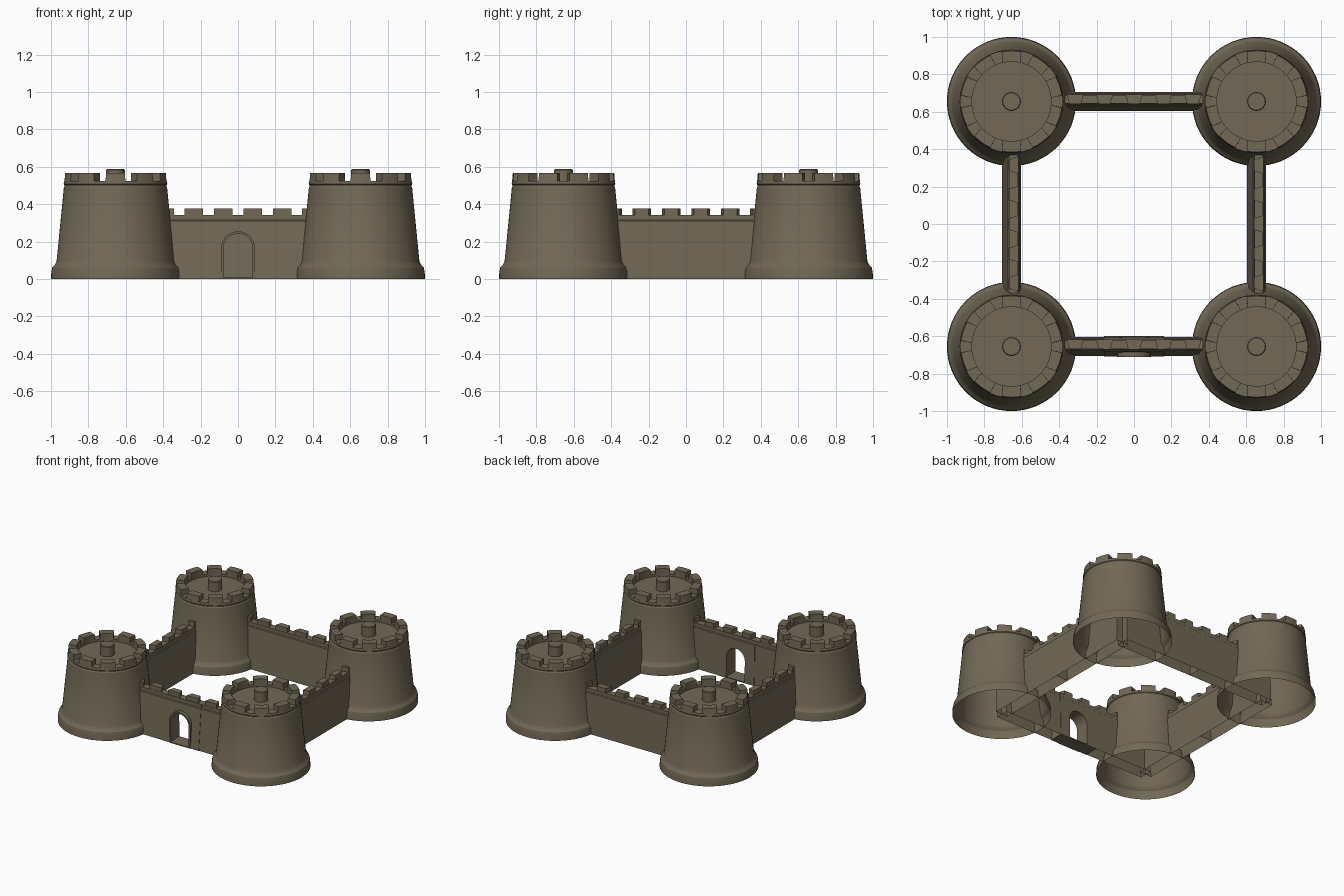
import bpy, bmesh, math

if "Cube" in bpy.data.objects:
    bpy.data.objects.remove(bpy.data.objects["Cube"])

C = 0.655          # tower centre offset
N = 64             # sides of the towers
MERLONS = 10       # merlons per tower

stone = bpy.data.materials.new("brown_stone")
stone.diffuse_color = (0.168, 0.140, 0.092, 1)
stone.use_nodes = True
stone.node_tree.nodes["Principled BSDF"].inputs["Base Color"].default_value = stone.diffuse_color


def finish(name, bm, smooth=False):
    bmesh.ops.recalc_face_normals(bm, faces=bm.faces)
    me = bpy.data.meshes.new(name)
    bm.to_mesh(me)
    bm.free()
    me.materials.append(stone)
    ob = bpy.data.objects.new(name, me)
    bpy.context.collection.objects.link(ob)
    if smooth:
        bpy.ops.object.select_all(action='DESELECT')
        ob.select_set(True)
        bpy.context.view_layer.objects.active = ob
        bpy.ops.object.shade_smooth_by_angle(angle=math.radians(25))
    return ob


def prism(bm, bottom, top, cap_bottom=True):
    """Solid between two matching point loops."""
    a = [bm.verts.new(p) for p in bottom]
    b = [bm.verts.new(p) for p in top]
    n = len(a)
    for i in range(n):
        j = (i + 1) % n
        bm.faces.new((a[i], a[j], b[j], b[i]))
    bm.faces.new(b)
    if cap_bottom:
        bm.faces.new(a[::-1])


def lathe(bm, profile, cx, cy):
    """Spin (radius, z) points; a zero radius becomes the closing tip."""
    rings = []
    for r, z in profile:
        rings.append([bm.verts.new((cx + r * math.cos(2 * math.pi * i / N),
                                    cy + r * math.sin(2 * math.pi * i / N), z)) for i in range(N)])
    for a, b in zip(rings, rings[1:]):
        for i in range(N):
            j = (i + 1) % N
            bm.faces.new((a[i], a[j], b[j], b[i]))
    bm.faces.new(rings[-1])


# Towers: hollow shell, flared foot, parapet ring and sunken floor
SHELL = [(0.345, 0), (0.343, 0.04), (0.338, 0.062), (0.325, 0.076), (0.315, 0.095),
         (0.276, 0.49), (0.273, 0.495), (0.273, 0.503), (0.277, 0.508), (0.275, 0.525),
         (0.212, 0.525), (0.212, 0.51)]
POST = [(0.05, 0.505), (0.05, 0.583), (0.046, 0.588)]


def arc_block(bm, cx, cy, mid, half_out, half_in, r_out, r_in, z0, z1):
    steps = 4
    loop = []
    for i in range(steps + 1):
        loop.append((r_out, mid - half_out + 2 * half_out * i / steps))
    for i in range(steps + 1):
        loop.append((r_in, mid + half_in - 2 * half_in * i / steps))
    at = lambda z, s: [(cx + (r - (s if r == r_out else 0)) * math.cos(t),
                        cy + (r - (s if r == r_out else 0)) * math.sin(t), z) for r, t in loop]
    prism(bm, at(z0, 0), at(z1, 0.004))


for sx, side in ((-1, "left"), (1, "right")):
    for sy, end in ((-1, "front"), (1, "back")):
        cx, cy = sx * C, sy * C
        bm = bmesh.new()
        lathe(bm, SHELL, cx, cy)
        finish(f"tower_{end}_{side}", bm, True)
        bm = bmesh.new()
        lathe(bm, POST, cx, cy)
        finish(f"tower_post_{end}_{side}", bm, True)
        bm = bmesh.new()
        for k in range(MERLONS):
            mid = -math.pi / 2 + 2 * math.pi * k / MERLONS
            arc_block(bm, cx, cy, mid, math.radians(11), math.radians(13),
                      0.275, 0.212, 0.52, 0.566)
        finish(f"tower_merlons_{end}_{side}", bm)

# Curtain walls: battered section, open underneath, built in segments
SECTION = [(-0.05, 0), (-0.02, 0.31), (-0.014, 0.315), (-0.014, 0.342),
           (0.038, 0.342), (0.038, 0.315), (0.044, 0.31), (0.052, 0)]


def segment(bm, place, u0, u1, closed=False, grow=0):
    loops = []
    for u in (u0, u1):
        loops.append([bm.verts.new(place(u, v + math.copysign(grow, v), z)) for v, z in SECTION])
    a, b = loops
    n = len(a)
    for i in range(n if closed else n - 1):
        j = (i + 1) % n
        bm.faces.new((a[i], a[j], b[j], b[i]))
    bm.faces.new(a)
    bm.faces.new(b[::-1])


def wall_merlons(bm, place):
    for u in (-0.393, -0.236, -0.079, 0.079, 0.236, 0.393):
        quad = [(u - 0.05, -0.012), (u + 0.05, -0.012), (u + 0.036, 0.036), (u - 0.036, 0.036)]
        prism(bm, [place(p, q, 0.34) for p, q in quad], [place(p, q, 0.377) for p, q in quad])


def along_x(yc):
    return lambda u, v, z: (u, yc + v, z)


def along_y(xc):
    return lambda u, v, z: (xc + v, u, z)


for name, place, cuts in (("back", along_x(C), (-C, 0, C)),
                          ("left", along_y(-C), (-C, 0, C)),
                          ("right", along_y(C), (-C, 0, C)),
                          ("front", along_x(-C), (-C, -0.16, 0.16, C))):
    bm = bmesh.new()
    for u0, u1 in zip(cuts, cuts[1:]):
        if u0 != -0.16:            # the gate section is built separately
            segment(bm, place, u0, u1)
    finish(f"wall_{name}", bm)
    bm = bmesh.new()
    wall_merlons(bm, place)
    finish(f"wall_merlons_{name}", bm)

# Gate section with an arched passage
def arch(half, z0, spring, y):
    pts = [(-half, y, z0), (half, y, z0)]
    for i in range(17):
        t = math.pi * i / 16
        pts.append((half * math.cos(t), y, spring + half * math.sin(t)))
    return pts


bm = bmesh.new()
segment(bm, along_x(-C), -0.16, 0.16, True, 0.003)
gate = finish("gate_section", bm)

bm = bmesh.new()
prism(bm, arch(0.078, 0.008, 0.165, -0.9), arch(0.078, 0.008, 0.165, -0.4))
cutter = finish("gate_cutter", bm)
cutter.hide_render = True
cutter.hide_viewport = True
mod = gate.modifiers.new("passage", 'BOOLEAN')
mod.operation = 'DIFFERENCE'
mod.solver = 'EXACT'
mod.object = cutter

# Raised door frame around the passage
bm = bmesh.new()
loops = [[bm.verts.new(p) for p in arch(h, z, 0.165, y)]
         for h, z, y in ((0.09, 0, -0.67), (0.09, 0, -0.712), (0.078, 0.008, -0.712), (0.078, 0.008, -0.67))]
for a, b in zip(loops, loops[1:] + loops[:1]):
    for i in range(len(a)):
        j = (i + 1) % len(a)
        bm.faces.new((a[i], a[j], b[j], b[i]))
finish("gate_frame", bm, True)
